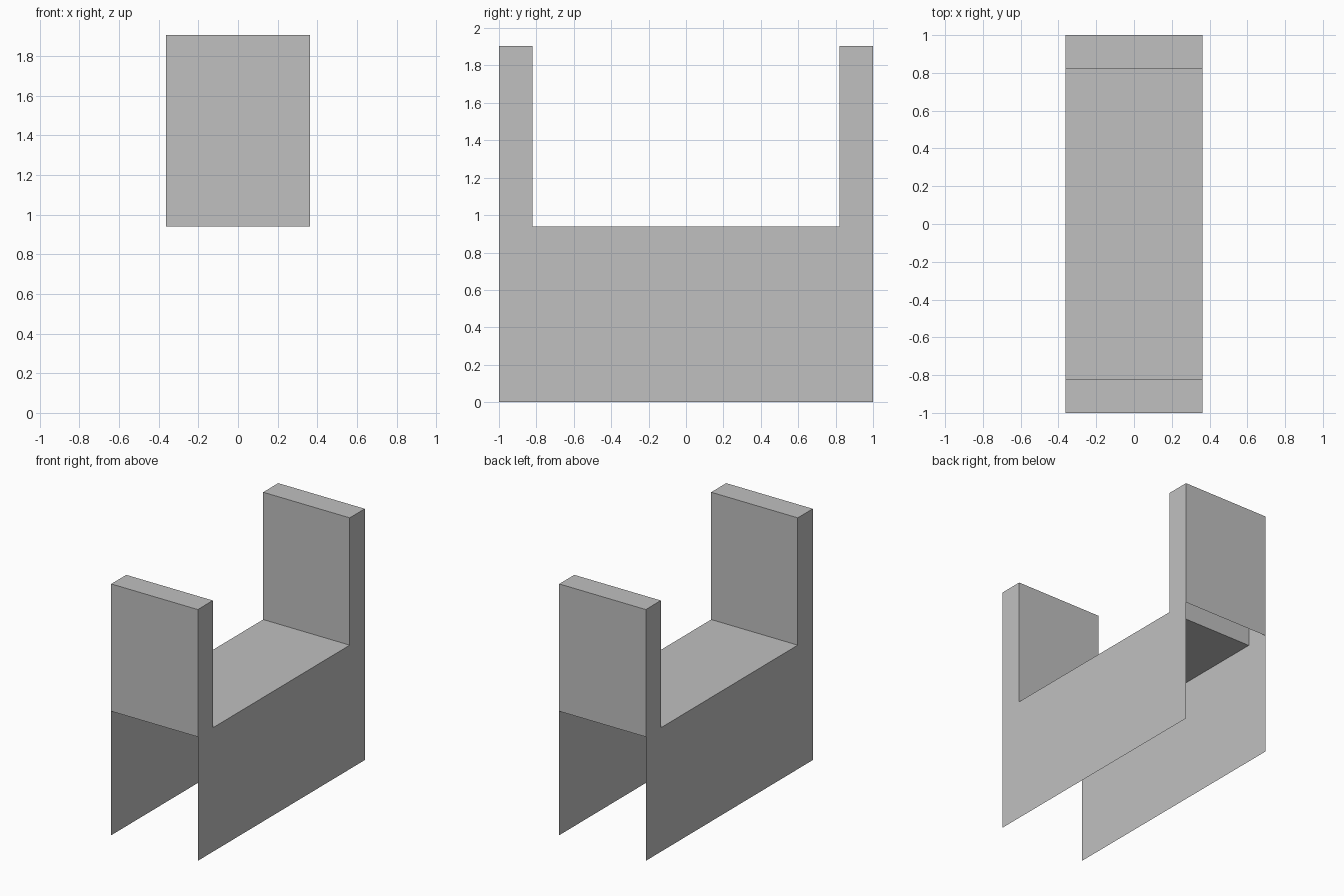
import bpy
import bmesh

cube = bpy.data.objects.get("Cube")
if cube:
    bpy.data.objects.remove(cube, do_unlink=True)

HALF_W = 0.363   # half width
SEAT = 0.94      # seat height
TOP = 1.905      # end wall height
INNER = 0.82     # inner face of the end walls

grey = bpy.data.materials.new("plain grey")
grey.use_nodes = True
colour = (0.53, 0.53, 0.53, 1)
grey.diffuse_color = colour
grey.node_tree.nodes["Principled BSDF"].inputs["Base Color"].default_value = colour


def add_object(name, bm):
    mesh = bpy.data.meshes.new(name)
    bm.to_mesh(mesh)
    bm.free()
    mesh.materials.append(grey)
    obj = bpy.data.objects.new(name, mesh)
    bpy.context.collection.objects.link(obj)


# Folded strip: outer wall, wall top, inner wall, seat and the far wall again
half = [(-1, SEAT), (-1, TOP), (-INNER, TOP), (-INNER, SEAT)]
path = half + [(-y, z) for y, z in reversed(half)]
bm = bmesh.new()
rows = [[bm.verts.new((x, y, z)) for x in (-HALF_W, HALF_W)] for y, z in path]
for a, b in zip(rows, rows[1:]):
    bm.faces.new((a[0], a[1], b[1], b[0]))
add_object("seat_and_end_walls", bm)

# Thin side panels that reach the ground, open underneath and at both ends
outline = [(-1, 0)] + path[1:-1] + [(1, 0)]
for name, side in (("right_side_panel", -1), ("left_side_panel", 1)):
    bm = bmesh.new()
    verts = [bm.verts.new((side * HALF_W, y, z)) for y, z in outline]
    face = bm.faces.new(verts)
    face.normal_update()
    if face.normal.x * side < 0:
        face.normal_flip()
    add_object(name, bm)
